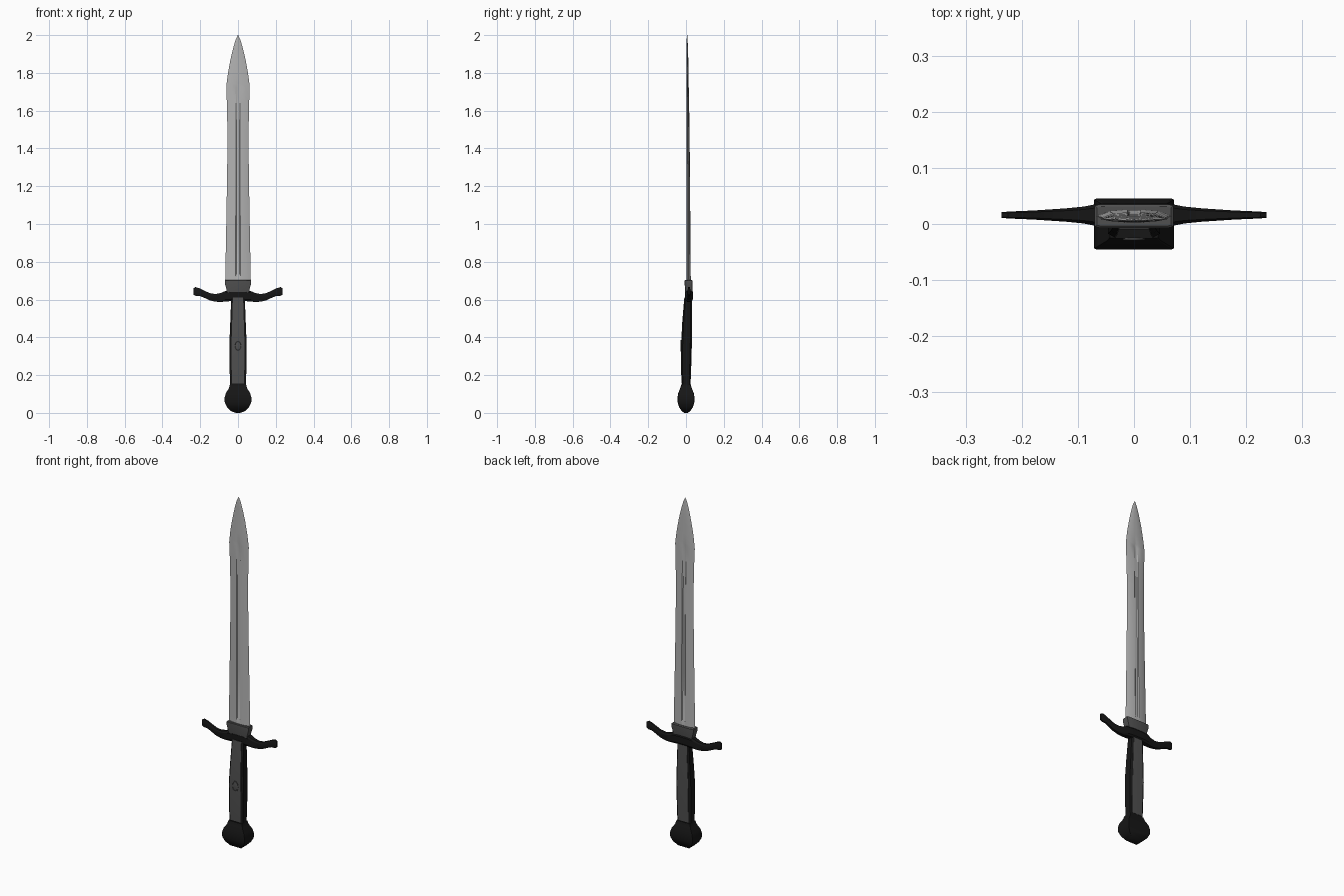
import bpy, bmesh, math

if "Cube" in bpy.data.objects:
    bpy.data.objects.remove(bpy.data.objects["Cube"])


def colour(name, v):
    m = bpy.data.materials.new(name)
    m.diffuse_color = (v, v, v, 1)
    m.use_nodes = True
    m.node_tree.nodes["Principled BSDF"].inputs["Base Color"].default_value = m.diffuse_color
    return m


STEEL = colour("steel", 0.45)
DARK = colour("dark_metal", 0.08)
BLACK = colour("black", 0.008)


def loft(name, rings, mat, angle=30):
    """Skin a row of equal-length point rings and cap both ends."""
    bm = bmesh.new()
    loops = [[bm.verts.new(p) for p in ring] for ring in rings]
    n = len(loops[0])
    for a, b in zip(loops, loops[1:]):
        for i in range(n):
            j = (i + 1) % n
            bm.faces.new((a[i], a[j], b[j], b[i]))
    bm.faces.new(loops[0][::-1])
    bm.faces.new(loops[-1])
    bmesh.ops.recalc_face_normals(bm, faces=bm.faces)
    me = bpy.data.meshes.new(name)
    bm.to_mesh(me)
    bm.free()
    ob = bpy.data.objects.new(name, me)
    bpy.context.collection.objects.link(ob)
    me.materials.append(mat)
    bpy.ops.object.select_all(action='DESELECT')
    ob.select_set(True)
    bpy.context.view_layer.objects.active = ob
    bpy.ops.object.shade_smooth_by_angle(angle=math.radians(angle))
    return ob


def oct_ring(hx, hy, c=0.25):
    """Rectangle with chamfered corners; c is the chamfer share of each half side."""
    a, b = hx * (1 - c), hy * (1 - c)
    return [(hx, -b), (hx, b), (a, hy), (-a, hy), (-hx, b), (-hx, -b), (-a, -hy), (a, -hy)]


def upright(name, rows, mat, c, angle=30):
    """Rows of (z, half width, front y, back y)."""
    rings = [[(x, y + (f + b) / 2, z) for x, y in oct_ring(w, (b - f) / 2, c)]
             for z, w, f, b in rows]
    return loft(name, rings, mat, angle)


# Pommel: rounded bulb with a rectangular plan
upright("pommel", [(0, .012, -.008, .008), (.008, .035, -.022, .022), (.03, .058, -.036, .036),
                   (.055, .070, -.044, .044), (.08, .071, -.045, .045), (.105, .064, -.041, .041),
                   (.13, .048, -.031, .031), (.15, .043, -.025, .025)], BLACK, 0.04)

# Grip core, swelling in the middle
GRIP = [(.13, .042, -.021, .022), (.22, .044, -.024, .025), (.36, .046, -.024, .029),
        (.48, .041, -.018, .030), (.61, .036, -.007, .030)]
upright("grip_core", GRIP, BLACK, 0.25)

# Grip panels, front and back
for side, name in ((0, "front_grip_panel"), (1, "back_grip_panel")):
    rows = []
    for z, w, f, b in GRIP:
        y = b if side else f
        rows.append((max(z, .155), w * 0.75, y - .002, y + .002))
    upright(name, rows, DARK, 0.1)

# Oval badge on the front of the grip: raised rim and domed centre
def badge_ring(r, y):
    return [(.02 * r * math.cos(t * math.tau / 20), y,
             .355 + .03 * r * math.sin(t * math.tau / 20)) for t in range(20)]


loft("grip_badge", [badge_ring(1, -.024), badge_ring(1, -.0285), badge_ring(.8, -.0285),
                    badge_ring(.75, -.027), badge_ring(.4, -.0285)], DARK)

# Guard: wavy cross bar, (x, centre z, half height, half depth), mirrored
HALF = [(.03, .621, .029, .021), (.065, .618, .028, .020), (.09, .611, .024, .015),
        (.12, .609, .020, .012), (.15, .615, .019, .010), (.18, .629, .019, .008),
        (.205, .640, .020, .007), (.225, .643, .023, .006), (.236, .643, .017, .005)]
BAR = [(-x, z, h, d) for x, z, h, d in reversed(HALF)] + HALF
loft("guard", [[(x, .016 + v, z + u) for u, v in oct_ring(h, d, 0.35)] for x, z, h, d in BAR], BLACK)

# Collar between guard and blade
upright("collar", [(.635, .058, -.004, .032), (.655, .061, -.006, .034), (.685, .070, -.007, .035),
                   (.70, .070, -.007, .035), (.703, .066, -.004, .031)], DARK, 0.12)


# Blade: lens section with a narrow fuller on both faces
def blade_ring(z, w, t, y, groove):
    k = min(.012, w * .2)
    half = [(w, 0), (w * .65, -.75 * t), (k, -t), (k * .6, -t * groove)]
    front = half + [(-x, v) for x, v in reversed(half)]
    back = [(x, -v) for x, v in reversed(front[1:-1])]
    return [(x, y + v, z) for x, v in front + back]


# (z, half width, half thickness, centre y, fuller floor depth share)
BLADE = [(.69, .068, .0115, .014, 1), (.72, .067, .0112, .014, 1), (.735, .067, .011, .014, .55),
         (1.0, .062, .010, .013, .55), (1.3, .057, .0088, .012, .55), (1.5, .056, .0075, .011, .55),
         (1.64, .059, .0065, .010, .55), (1.725, .062, .0055, .009, .55), (1.745, .060, .0053, .009, 1),
         (1.80, .053, .0048, .008, 1), (1.87, .040, .0042, .008, 1), (1.93, .026, .0035, .007, 1),
         (1.975, .013, .0025, .006, 1), (2.0, .001, .001, .006, 1)]
loft("blade", [blade_ring(*r) for r in BLADE], STEEL, 25)
